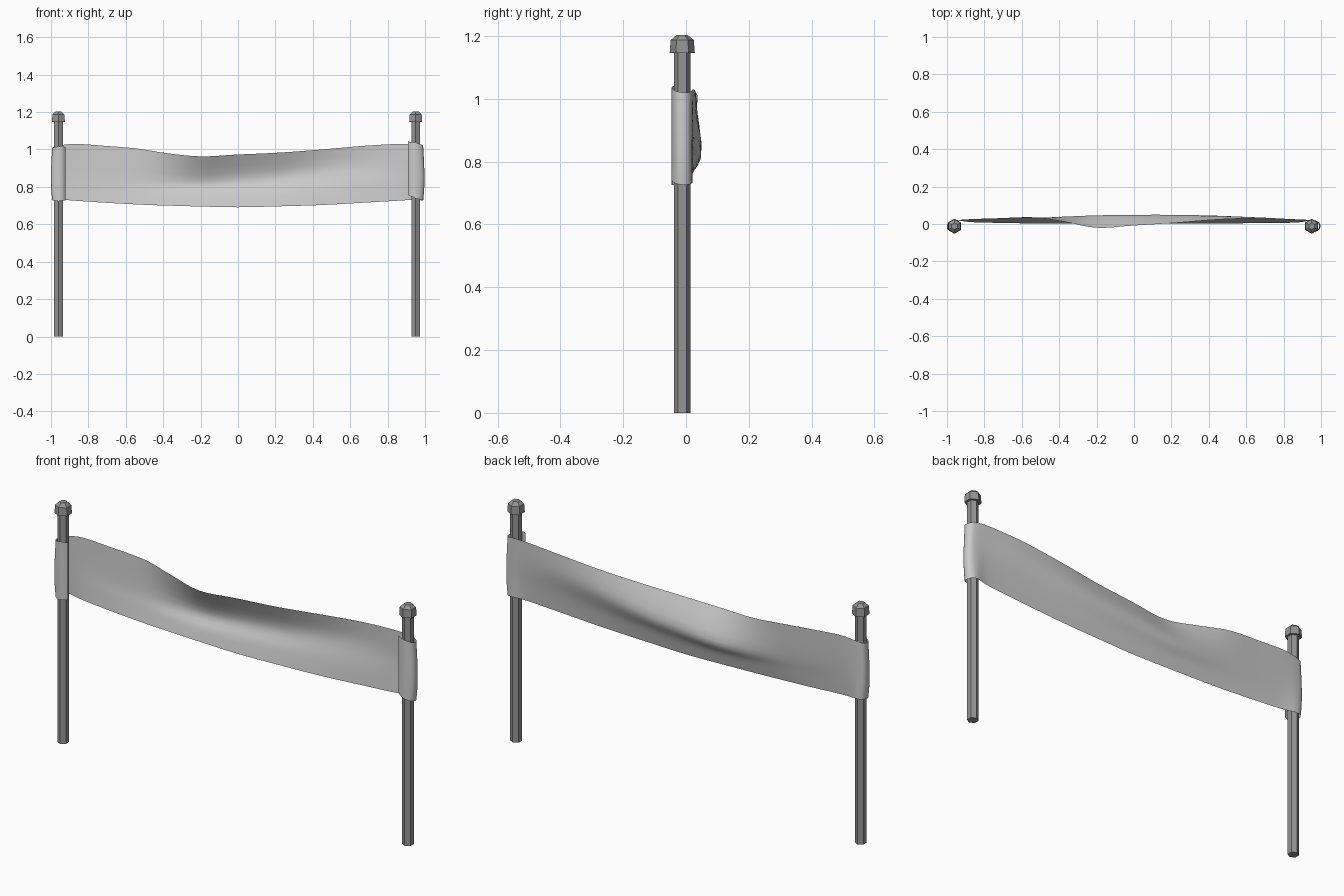
import bpy, bmesh
from mathutils import Vector

if "Cube" in bpy.data.objects:
    bpy.data.objects.remove(bpy.data.objects["Cube"])


def catmull(pts, n):
    """Smooth interpolation through a row of vectors, n steps per span."""
    out = []
    for i in range(len(pts) - 1):
        a, b, c, d = (pts[max(i - 1, 0)], pts[i], pts[i + 1],
                      pts[min(i + 2, len(pts) - 1)])
        for k in range(n):
            t = k / n
            out.append(0.5 * (2 * b + (c - a) * t + (2 * a - 5 * b + 4 * c - d) * t * t
                              + (3 * b - a - 3 * c + d) * t ** 3))
    out.append(pts[-1].copy())
    return out


dark = bpy.data.materials.new("dark_grey")
dark.diffuse_color = (0.3, 0.3, 0.3, 1)
dark.use_nodes = True
dark.node_tree.nodes["Principled BSDF"].inputs["Base Color"].default_value = dark.diffuse_color


def lathe(name, profile, x, y, sides=6):
    """Closed flat-faced turned part; a corner points to the front."""
    bm = bmesh.new()
    rings = []
    for r, z in profile:
        ring = bmesh.ops.create_circle(bm, segments=sides, radius=r)["verts"]
        for v in ring:
            v.co += Vector((x, y, z))
        rings.append(ring)
    for lo, hi in zip(rings, rings[1:]):
        for i in range(sides):
            j = (i + 1) % sides
            bm.faces.new((lo[i], lo[j], hi[j], hi[i]))
    bm.faces.new(rings[0])
    bm.faces.new(rings[-1])
    bmesh.ops.recalc_face_normals(bm, faces=bm.faces)
    me = bpy.data.meshes.new(name)
    bm.to_mesh(me)
    bm.free()
    me.materials.append(dark)
    bpy.context.collection.objects.link(bpy.data.objects.new(name, me))


# Posts with faceted caps
for side, px in (("left", -0.960), ("right", 0.950)):
    lathe(side + "_post", [(0.027, 0), (0.027, 1.15)], px, -0.012)
    lathe(side + "_post_cap", [(0.040, 1.146), (0.037, 1.187), (0.018, 1.203)], px, -0.012)

# Cloth wrapped round each post: x, y, top z, bottom z
left_wrap = [(-0.922, -0.028, 1.012, 0.728), (-0.938, -0.042, 1.018, 0.726),
             (-0.965, -0.045, 1.015, 0.725), (-0.988, -0.032, 1.01, 0.727),
             (-0.993, -0.010, 1.01, 0.73), (-0.982, 0.012, 1.015, 0.73),
             (-0.95, 0.020, 1.022, 0.732)]
right_wrap = [(0.95, 0.020, 1.028, 0.732), (0.978, 0.012, 1.022, 0.728),
              (0.990, -0.008, 1.02, 0.726), (0.982, -0.032, 1.025, 0.73),
              (0.956, -0.045, 1.034, 0.738), (0.928, -0.042, 1.04, 0.748),
              (0.908, -0.028, 1.042, 0.757)]
# Hanging cloth: x, top z, bottom z, fold depth (0 top, 1 bottom),
# then y at top, fold, lower part and bottom
span = [(-0.87, 1.03, 0.726, 0.45, 0.026, 0.022, 0.016, 0.010),
        (-0.72, 1.02, 0.716, 0.50, 0.031, 0.025, 0.015, 0.006),
        (-0.54, 1.005, 0.706, 0.52, 0.036, 0.031, 0.017, 0.003),
        (-0.38, 0.98, 0.700, 0.52, 0.014, 0.039, 0.018, 0.002),
        (-0.20, 0.963, 0.695, 0.50, -0.020, 0.046, 0.019, 0.002),
        (0.0, 0.973, 0.691, 0.46, -0.008, 0.049, 0.020, 0.002),
        (0.22, 0.983, 0.696, 0.42, 0.006, 0.049, 0.020, 0.002),
        (0.45, 1.0, 0.703, 0.36, 0.024, 0.044, 0.018, 0.003),
        (0.68, 1.02, 0.716, 0.34, 0.031, 0.034, 0.016, 0.005),
        (0.87, 1.03, 0.727, 0.40, 0.025, 0.023, 0.015, 0.008)]


def wrap_rows(wrap):
    """Same column layout for the wraps, bulging outwards at mid height."""
    cols = []
    for x, y, zt, zb in wrap:
        out = 0.006 * (1 if x > 0 else -1) if abs(x) > 0.975 else 0
        cols.append([Vector((x + out * b, y, zt + (zb - zt) * f))
                     for f, b in ((0, 0), (0.42, 1), (0.75, 1), (1, 0))])
    return cols


cols = wrap_rows(left_wrap)
for x, zt, zb, f, *ys in span:
    cols.append([Vector((x, y, zt + (zb - zt) * d))
                 for y, d in zip(ys, (0, f, (1.14 + f) / 2.14, 1))])
cols += wrap_rows(right_wrap)

# Banner: one smooth open sheet through all columns
rows = [catmull(list(r), 4) for r in zip(*cols)]
bm = bmesh.new()
grid = [[bm.verts.new(p) for p in catmull(list(c), 4)] for c in zip(*rows)]
for a, b in zip(grid, grid[1:]):
    for i in range(len(a) - 1):
        bm.faces.new((a[i], a[i + 1], b[i + 1], b[i])).smooth = True
me = bpy.data.meshes.new("banner")
bm.to_mesh(me)
bm.free()
bpy.context.collection.objects.link(bpy.data.objects.new("banner", me))
